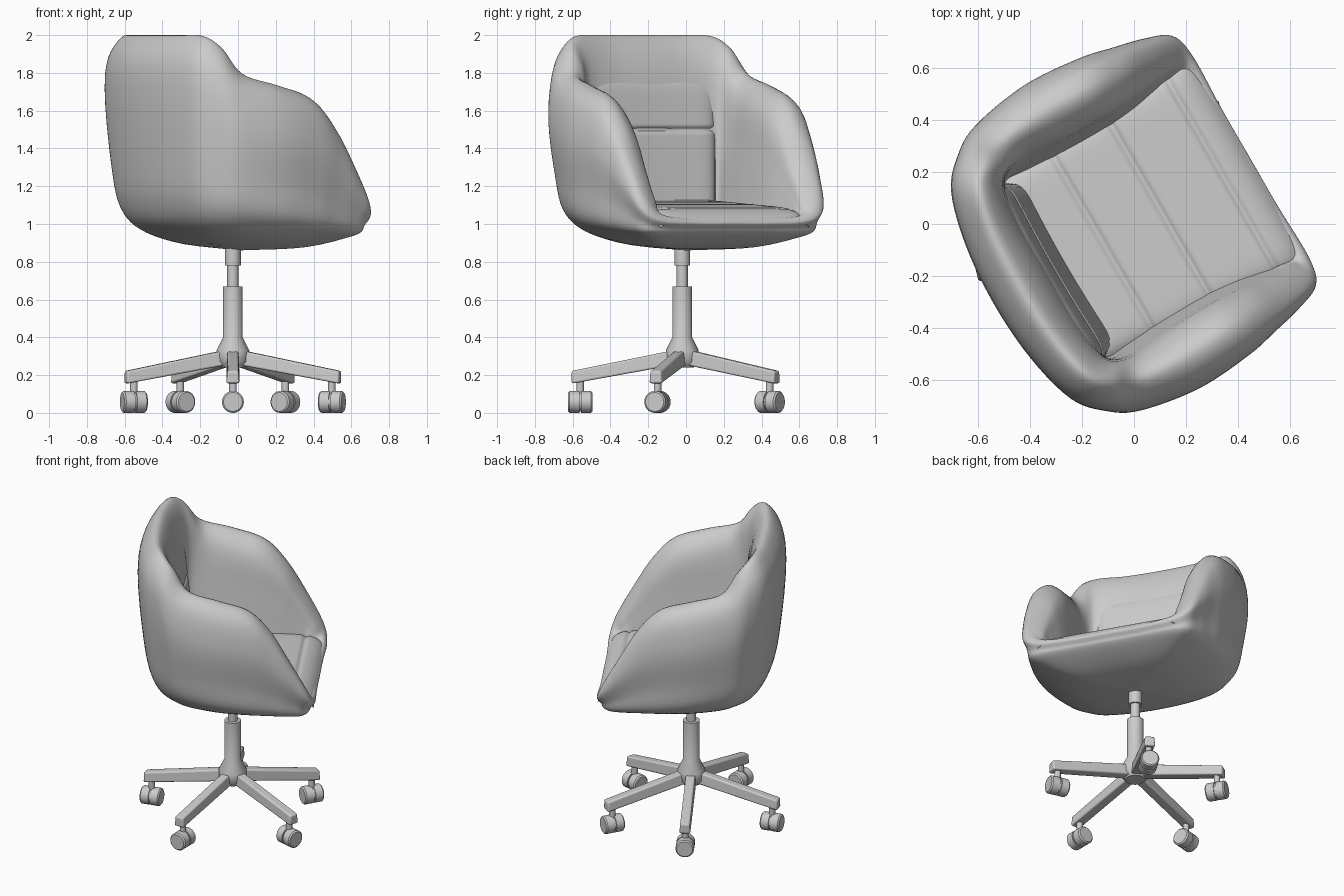
import bpy, bmesh, math
from mathutils import Vector, Matrix

if "Cube" in bpy.data.objects:
    bpy.data.objects.remove(bpy.data.objects["Cube"])

TURN = Matrix.Rotation(math.radians(30), 4, 'Z')   # the shell is swivelled on its base
POST = Vector((-0.027, -0.02, 0))


def finish(name, bm, matrix, angle=40):
    bmesh.ops.remove_doubles(bm, verts=bm.verts, dist=1e-5)
    bmesh.ops.recalc_face_normals(bm, faces=bm.faces)
    bm.transform(matrix)
    me = bpy.data.meshes.new(name)
    bm.to_mesh(me)
    bm.free()
    me.shade_smooth()
    me.set_sharp_from_angle(angle=math.radians(angle))
    ob = bpy.data.objects.new(name, me)
    bpy.context.collection.objects.link(ob)
    return ob


def grid(name, rows, matrix, closed=False, angle=40):
    """Skin rows of points; closed joins the last row to the first."""
    bm = bmesh.new()
    vs = [[bm.verts.new(p) for p in r] for r in rows]
    n = len(vs)
    for i in range(n if closed else n - 1):
        a, b = vs[i], vs[(i + 1) % n]
        for j in range(len(a) - 1):
            bm.faces.new((a[j], b[j], b[j + 1], a[j + 1]))
    return finish(name, bm, matrix, angle)


def lathe(name, profile, matrix, n=32):
    rows = [[(r * math.cos(t), r * math.sin(t), z) for r, z in profile]
            for t in (2 * math.pi * i / n for i in range(n))]
    return grid(name, rows, matrix, True)


def spline(pts, steps):
    """Centripetal Catmull-Rom through 3D points."""
    p = [2 * pts[0] - pts[1]] + pts + [2 * pts[-1] - pts[-2]]
    out = []
    for i in range(len(pts) - 1):
        a, b, c, d = p[i:i + 4]
        t1 = max((b - a).length, 1e-4) ** .5
        t2 = t1 + max((c - b).length, 1e-4) ** .5
        t3 = t2 + max((d - c).length, 1e-4) ** .5
        for k in range(steps):
            t = t1 + (t2 - t1) * k / steps
            a1 = a.lerp(b, t / t1)
            a2 = b.lerp(c, (t - t1) / (t2 - t1))
            a3 = c.lerp(d, (t - t2) / (t3 - t2))
            out.append(a1.lerp(a2, t / t2).lerp(a2.lerp(a3, (t - t1) / (t3 - t1)),
                                               (t - t1) / (t2 - t1)))
    return out + [pts[-1]]


# Shell stations, back centre to front centre:
# outer x, y, rim height, crest x, y, inner foot x, y
HALF = [
    (-.618, 0, 2.0, -.50, 0, -.32, 0),
    (-.60, .25, 2.0, -.49, .23, -.33, .20),
    (-.545, .46, 1.995, -.45, .41, -.345, .34),
    (-.455, .568, 1.93, -.38, .49, -.34, .39),
    (-.34, .635, 1.795, -.28, .53, -.25, .385),
    (-.10, .675, 1.735, -.08, .54, -.08, .375),
    (.13, .66, 1.67, .115, .53, .10, .375),
    (.27, .63, 1.53, .25, .52, .22, .385),
    (.39, .60, 1.34, .36, .51, .32, .405),
    (.49, .555, 1.15, .46, .49, .40, .42),
    (.52, .45, 1.05, .495, .43, .45, .40),
    (.515, .22, 1.03, .49, .22, .45, .20),
    (.515, 0, 1.03, .49, 0, .45, 0),
]
mirrored = [(a, -b, c, d, -e, f, -g) for a, b, c, d, e, f, g in HALF[-2:0:-1]]
stations = HALF + mirrored


def section(s):
    wx, wy, zt, cx, cy, sx, sy = s
    W, C, S = Vector((wx, wy)), Vector((cx, cy)), Vector((sx, sy))
    zb = 1.025 - .13 * wx
    inner = C + (C - W) * .7
    zi = zt - .12 * (zt - 1)
    zs = min(1.08, zt - .02)
    wide = .62 + .7 * max(0, zt - 1.75)
    at = lambda p, z: Vector((p.x, p.y, z))
    pts = [Vector((0, 0, .86)), at(W * .5, .892 - .03 * wx), at(W * .78, .955 - .07 * wx),
           at(W * (.91 + .04 * wx), zb), at(W * .955, zb + .25 * (zt - zb)),
           at(W, zb + wide * (zt - zb)), at(W.lerp(C, .35), zt - .06 * (zt - 1) - .006),
           at(C, zt), at(inner, zi), at(inner.lerp(S, .6), (zi + zs) / 2),
           at(S, zs), at(S * .95, .98), Vector((0, 0, .97))]
    return spline(pts, 5)


rows, N, STEPS = [], len(stations), 6
for i in range(N):
    q = [stations[(i + k) % N] for k in (-1, 0, 1, 2)]
    for k in range(STEPS):
        t = k / STEPS
        rows.append(section([b + .5 * t * (c - a + t * (2 * a - 5 * b + 4 * c - d
                             + t * (3 * (b - c) + d - a))) for a, b, c, d in zip(*q)]))
grid("upholstered_shell", rows, TURN, True, 75)


def groove(x, centres, depth):
    return sum(depth * math.exp(-((x - c) / .012) ** 2) for c in centres)


# Seat cushion with cross seams, rolling over the front edge
M = 90
rows = []
for i in range(M + 1):
    t = i / M
    x = -.36 + .874 * t
    row = []
    for j in range(41):
        s = j / 20 - 1
        z = 1.13 - .045 * t - groove(x, (-.14, .115, .39), .014)
        z -= .03 * abs(s) ** 14 + .075 * t ** 18
        row.append((x, s * (.405 + .05 * t), z))
    rows.append(row)
grid("seat_cushion", rows, TURN, angle=75)

# Backrest cushion with a horizontal seam
rows = []
for i in range(M + 1):
    t = i / M
    z = 1.08 + .71 * t
    row = []
    for j in range(41):
        s = j / 20 - 1
        x = -.30 - .085 * t + .015 * s * s - groove(z, (1.5,), .018)
        x -= .05 * abs(s) ** 14 + .045 * t ** 24
        row.append((x, s * (.375 + .05 * t), z))
    rows.append(row)
grid("backrest_cushion", rows, TURN, angle=75)

# Gas lift column and hub
lathe("column", [(0, .24), (.06, .24), (.085, .27), (.087, .33), (.052, .40), (.052, .67),
                 (.03, .67), (.03, .78), (.042, .78), (.042, .90), (0, .90)],
      Matrix.Translation(POST))

# Five legs, each with a twin-wheel caster whose axle points outward
WHEEL = [(0, -.064), (.050, -.064), (.058, -.056), (.058, -.005), (.050, -.005),
         (.050, .005), (.058, .005), (.058, .056), (.050, .064), (0, .064)]
for k, angle in enumerate((270, 346, 59, 121, 194)):
    m = Matrix.Translation(POST) @ Matrix.Rotation(math.radians(angle), 4, 'Z')
    bm = bmesh.new()
    for x, z0, z1, w in ((.03, .255, .335, .034), (.585, .155, .222, .035)):
        for y in (-w, w):
            bm.verts.new((x, y, z0))
            bm.verts.new((x, y * .85, z1))
    bmesh.ops.convex_hull(bm, input=bm.verts)
    bmesh.ops.dissolve_limit(bm, angle_limit=.02, verts=bm.verts, edges=bm.edges)
    leg = finish(f"leg_{k + 1}", bm, m)
    bev = leg.modifiers.new("rounded_edges", 'BEVEL')
    bev.width, bev.segments = .01, 3
    lathe(f"caster_stem_{k + 1}", [(0, .06), (.02, .06), (.02, .17), (0, .17)],
          m @ Matrix.Translation((.54, 0, 0)), 16)
    lathe(f"caster_wheels_{k + 1}", WHEEL,
          m @ Matrix.Translation((.54, 0, .058)) @ Matrix.Rotation(math.pi / 2, 4, 'Y'))
